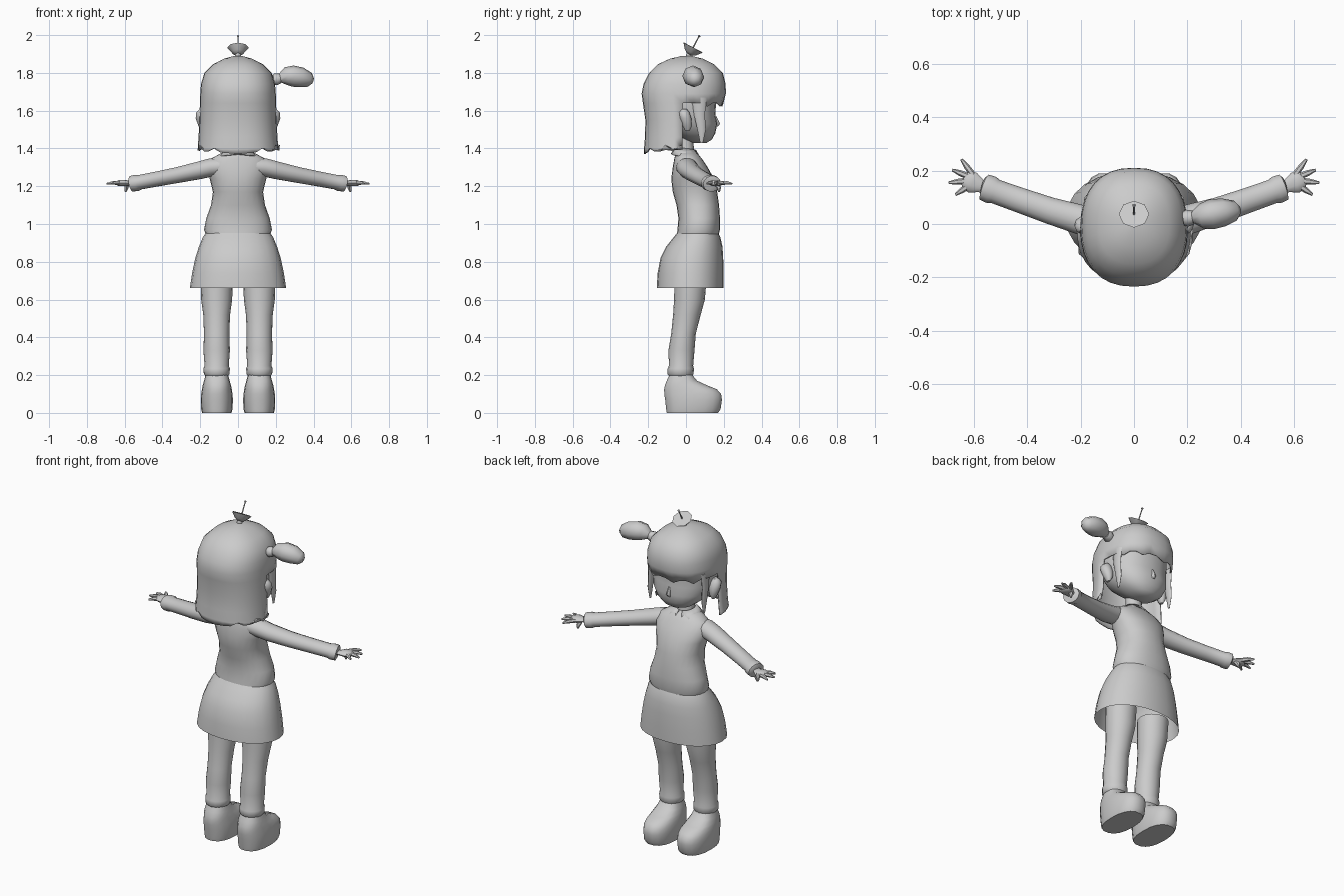
import bpy, bmesh, math
from mathutils import Vector, Matrix

cube = bpy.data.objects.get("Cube")
if cube:
    bpy.data.objects.remove(cube, do_unlink=True)

grey = bpy.data.materials.new("plain grey")
grey.use_nodes = True
grey.diffuse_color = (0.6, 0.6, 0.6, 1)
grey.node_tree.nodes["Principled BSDF"].inputs["Base Color"].default_value = (0.6, 0.6, 0.6, 1)


def finish(name, bm, angle=50):
    bmesh.ops.recalc_face_normals(bm, faces=bm.faces[:])
    mesh = bpy.data.meshes.new(name)
    bm.to_mesh(mesh)
    bm.free()
    mesh.materials.append(grey)
    obj = bpy.data.objects.new(name, mesh)
    bpy.context.collection.objects.link(obj)
    bpy.ops.object.select_all(action="DESELECT")
    obj.select_set(True)
    bpy.context.view_layer.objects.active = obj
    bpy.ops.object.shade_smooth_by_angle(angle=math.radians(angle))
    return obj


def skin(bm, loops, caps):
    rows = [[bm.verts.new(p) for p in loop] for loop in loops]
    n = len(rows[0])
    for a, b in zip(rows, rows[1:]):
        for i in range(n):
            j = (i + 1) % n
            bm.faces.new((a[i], a[j], b[j], b[i]))
    if caps[0]:
        bm.faces.new(rows[0])
    if caps[1]:
        bm.faces.new(rows[-1])
    return rows


def loft(bm, rings, n=20, power=2.0, cx=0, caps=(True, True)):
    """Horizontal rings given as height, half width, back y, front y."""
    loops = []
    for z, hx, y0, y1 in rings:
        loop = []
        for i in range(n):
            t = math.tau * i / n
            c, s = math.cos(t), math.sin(t)
            x = math.copysign(abs(c) ** (2 / power), c) * hx
            y = math.copysign(abs(s) ** (2 / power), s) * (y1 - y0) / 2
            loop.append((cx + x, (y0 + y1) / 2 + y, z))
        loops.append(loop)
    return skin(bm, loops, caps)


def tube(bm, points, n=10, flat=1.0):
    """Round rings along a path of x, y, z, radius; flat squashes the height."""
    pts = [Vector(p[:3]) for p in points]
    loops = []
    for k, p in enumerate(points):
        d = (pts[min(k + 1, len(pts) - 1)] - pts[max(k - 1, 0)]).normalized()
        side = d.cross(Vector((0, 0, 1)))
        side = side.normalized() if side.length > 0.01 else Vector((1, 0, 0))
        up = side.cross(d)
        loops.append([pts[k] + p[3] * (side * math.cos(a) + up * flat * math.sin(a))
                      for a in (math.tau * i / n for i in range(n))])
    skin(bm, loops, (True, True))


def flip(points, s):
    return [(p[0] * s, *p[1:]) for p in points]


# Jacket body
bm = bmesh.new()
loft(bm, [(0.93, .165, -.05, .17), (0.97, .18, -.045, .18), (1.03, .168, -.04, .18),
          (1.1, .143, -.05, .175), (1.17, .133, -.07, .165), (1.24, .15, -.078, .148),
          (1.3, .165, -.07, .115), (1.345, .145, -.062, .085), (1.375, .09, -.055, .06),
          (1.385, .05, -.045, .045)], 24, 2.2)
finish("jacket_body", bm)

# Skirt, open at the hem
bm = bmesh.new()
loft(bm, [(.66, .255, -.155, .198), (.74, .243, -.15, .199), (.82, .226, -.135, .197),
          (.88, .207, -.105, .193), (.93, .186, -.065, .182), (.955, .17, -.045, .17)],
     24, 2.15, caps=(False, True))
finish("skirt", bm)

# Neck and head
bm = bmesh.new()
loft(bm, [(1.34, .055, -.045, .05), (1.42, .045, -.045, .04), (1.5, .05, -.05, .04)], 12)
finish("neck", bm)
bm = bmesh.new()
loft(bm, [(1.43, .035, .03, .11), (1.447, .085, -.01, .137), (1.48, .13, -.06, .155),
          (1.53, .165, -.12, .166), (1.58, .178, -.15, .155), (1.65, .182, -.17, .16),
          (1.72, .178, -.18, .165), (1.8, .14, -.13, .14), (1.84, .06, -.06, .08)], 24, 2.2)
finish("head", bm)
bm = bmesh.new()
loft(bm, [(1.515, .012, .14, .168), (1.53, .014, .14, .18), (1.57, .006, .14, .162)], 8)
finish("nose", bm)

# Hair: one shell, with the face and ears left open below the fringe
bm = bmesh.new()
rows = loft(bm, [(1.89, .02, -.02, .03), (1.875, .075, -.085, .09), (1.845, .133, -.15, .15),
                 (1.8, .178, -.195, .195), (1.74, .196, -.225, .21), (1.69, .2, -.235, .211),
                 (1.64, .202, -.228, .197), (1.55, .204, -.215, .18), (1.46, .209, -.217, .18),
                 (1.4, .213, -.222, .18), (1.37, .214, -.222, .18)], 32, 2.35, caps=(True, False))
for i, v in enumerate(rows[-1]):
    side = min(abs(v.co.x) / .21, 1)
    v.co.z += .02 * side + (.03 * side if i % 3 == 0 else 0)
for i, v in enumerate(rows[6]):
    if v.co.y > .05 and i % 3 == 0:
        v.co.z -= .018
gap = [f for f in bm.faces if f.calc_center_median().z < 1.63 and f.calc_center_median().y > -.04]
bmesh.ops.delete(bm, geom=gap, context="FACES")
hair = finish("hair", bm)
shell = hair.modifiers.new("thickness", "SOLIDIFY")
shell.thickness = .008

# Side bunch and its tie
bm = bmesh.new()
tube(bm, [(.22, .025, 1.77, .022), (.255, .03, 1.782, .048), (.29, .036, 1.783, .056),
          (.335, .044, 1.776, .053), (.38, .05, 1.763, .038), (.396, .053, 1.757, .016)], 8)
finish("side_bunch", bm)
bm = bmesh.new()
tube(bm, [(.185, .02, 1.765, .026), (.2, .022, 1.766, .032), (.222, .025, 1.77, .026)], 8)
finish("bunch_tie", bm)

# Small dish on the crown, tilted forward
bm = bmesh.new()
base, lean = Vector((0, .018, 1.898)), Vector((0, .47, .88))
for path in ([(0, .016), (.012, .034), (.04, .057), (.042, .052), (.02, .01)],
             [(.02, .004), (.106, .003)],
             [(.104, .003), (.11, .007), (.116, .003)]):
    tube(bm, [(*(base + lean * d), r) for d, r in path], 8)
bmesh.ops.create_uvsphere(bm, u_segments=8, v_segments=6, radius=.016,
                          matrix=Matrix.Translation((0, .015, 1.893)))
finish("crown_dish", bm)

for s, side in ((1, "left"), (-1, "right")):
    # Ear and hanging lock
    bm = bmesh.new()
    loft(bm, [(1.495, .008, -.005, .02), (1.52, .022, -.02, .033), (1.56, .036, -.035, .03),
              (1.59, .034, -.04, .02), (1.61, .014, -.03, .005)], 10, cx=s * .188)
    finish(side + "_ear", bm)
    bm = bmesh.new()
    loft(bm, [(1.43, .003, .075, .09), (1.5, .01, .06, .105), (1.58, .012, .042, .1),
              (1.67, .012, .03, .11)], 8, cx=s * .178)
    finish(side + "_hair_lock", bm)

    # Sleeve with a turned cuff
    bm = bmesh.new()
    tube(bm, flip([(.08, 0, 1.305, .055), (.14, .005, 1.3, .058), (.2, .016, 1.285, .056),
                   (.315, .05, 1.26, .05), (.43, .09, 1.238, .047), (.52, .122, 1.221, .046),
                   (.535, .128, 1.218, .052), (.562, .138, 1.213, .05), (.566, .139, 1.212, .036)],
                  s), 14, .85)
    finish(side + "_sleeve", bm)

    # Hand: palm, four fingers and a thumb
    bm = bmesh.new()
    tube(bm, flip([(.53, .127, 1.217, .022), (.575, .143, 1.216, .025), (.605, .155, 1.217, .04),
                   (.63, .166, 1.216, .036), (.64, .17, 1.216, .02)], s), 10, .45)
    for root, tip in (((.605, .185), (.648, .243)), ((.625, .18), (.682, .203)),
                      ((.63, .162), (.695, .155)), ((.622, .143), (.67, .11))):
        mid = [(a + b) / 2 for a, b in zip(root, tip)]
        tube(bm, flip([(*root, 1.217, .012), (*mid, 1.218, .011), (*tip, 1.213, .005)], s), 6)
    tube(bm, flip([(.585, .16, 1.212, .012), (.592, .175, 1.19, .012), (.595, .175, 1.17, .005)], s), 6)
    finish(side + "_hand", bm)

    # Trouser leg, with a bulge above the ankle
    bm = bmesh.new()
    loft(bm, [(.19, .055, -.085, .03), (.205, .068, -.098, .04), (.235, .07, -.097, .042),
              (.25, .064, -.09, .038), (.33, .07, -.093, .045), (.42, .067, -.078, .052),
              (.52, .071, -.068, .078), (.6, .082, -.063, .1), (.72, .086, -.06, .11)],
         16, cx=s * .113)
    finish(side + "_leg", bm)

    # Shoe
    bm = bmesh.new()
    loft(bm, [(0, .078, -.103, .172), (.02, .083, -.107, .185), (.07, .085, -.112, .192),
              (.1, .083, -.117, .188), (.125, .079, -.117, .165), (.145, .075, -.113, .115),
              (.17, .068, -.103, .06), (.2, .06, -.088, .035)], 18, 2.4, cx=s * .112)
    finish(side + "_shoe", bm)

    # Collar flap, pointed at the front
    bm = bmesh.new()
    inner, outer = [], []
    for i in range(7):
        a = math.radians(-90 + 28 * i)
        point = .022 if i == 5 else 0
        inner.append(bm.verts.new((s * .055 * math.cos(a), .055 * math.sin(a), 1.41 - .003 * i)))
        outer.append(bm.verts.new((s * (.105 + point) * math.cos(a), (.08 + point) * math.sin(a),
                                   1.372 - .004 * i - point * .6)))
    for i in range(6):
        bm.faces.new((inner[i], inner[i + 1], outer[i + 1], outer[i]))
    flap = finish(side + "_collar", bm)
    flap.modifiers.new("thickness", "SOLIDIFY").thickness = .008
